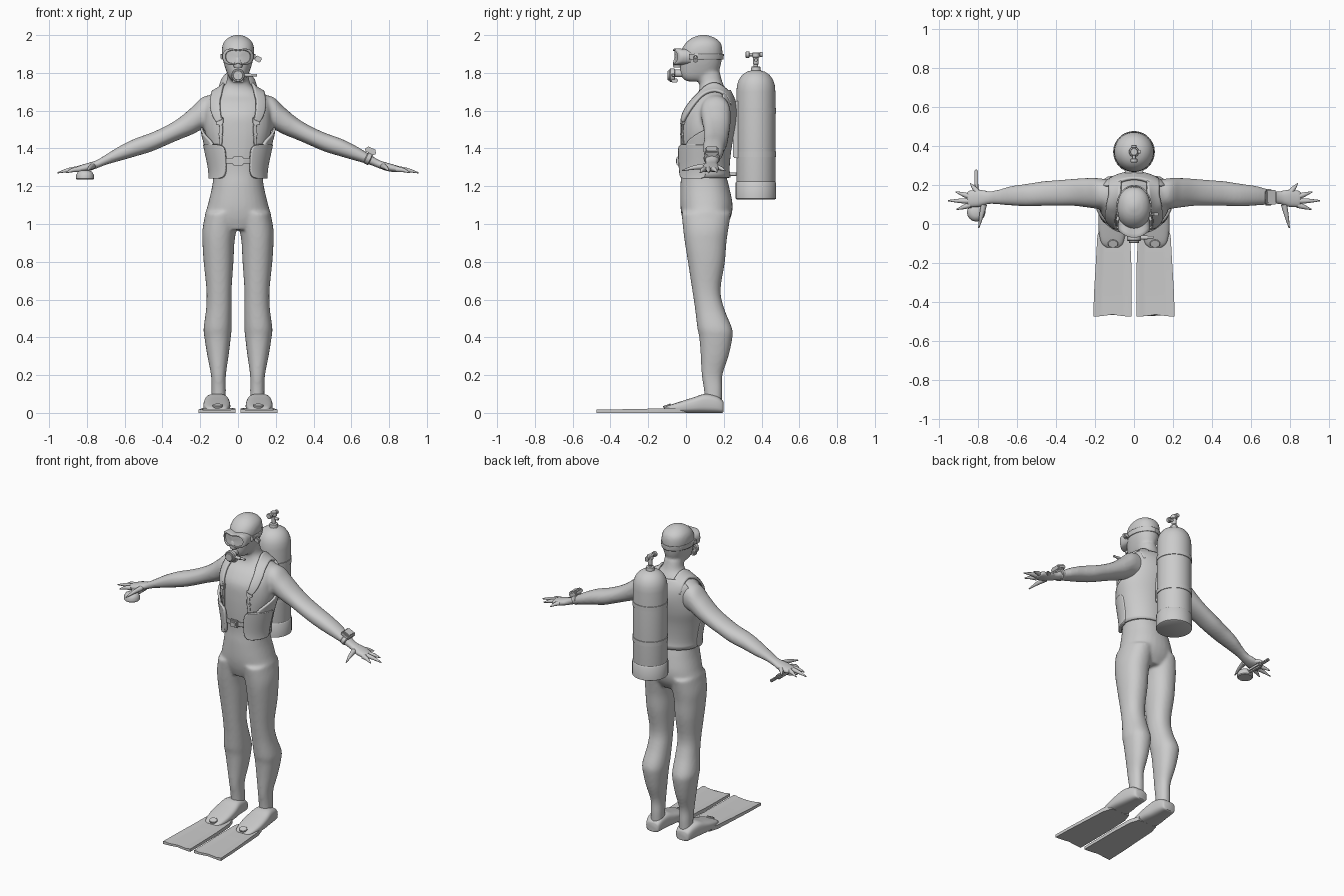
import bpy, bmesh, math
from mathutils import Vector, Matrix
from mathutils.bvhtree import BVHTree
from math import pi, sin, cos

if "Cube" in bpy.data.objects:
    bpy.data.objects.remove(bpy.data.objects["Cube"])

def spline(pts, n=4):
    p = [Vector(q) for q in pts]
    p = [p[0] * 2 - p[1]] + p + [p[-1] * 2 - p[-2]]
    out = []
    for i in range(1, len(p) - 2):
        a, b, c, d = p[i - 1:i + 3]
        for k in range(n):
            t = k / n
            out.append((b * 2 + (c - a) * t + (a * 2 - b * 5 + c * 4 - d) * t * t
                        + (b * 3 - a - c * 3 + d) * t ** 3) * 0.5)
    return out + [p[-2]]

def add_grid(bm, rows, closed=True, cap=True):
    vs = [[bm.verts.new(p) for p in r] for r in rows]
    m = len(rows[0])
    for r, s in zip(vs, vs[1:]):
        for j in range(m if closed else m - 1):
            k = (j + 1) % m
            bm.faces.new((r[j], r[k], s[k], s[j]))
    if cap and closed:
        bm.faces.new(vs[0])
        bm.faces.new(vs[-1])

def finish(name, bm, angle=40, mirror=False, thick=0):
    bmesh.ops.recalc_face_normals(bm, faces=bm.faces)
    me = bpy.data.meshes.new(name)
    bm.to_mesh(me)
    bm.free()
    ob = bpy.data.objects.new(name, me)
    bpy.context.collection.objects.link(ob)
    bpy.ops.object.select_all(action='DESELECT')
    ob.select_set(True)
    bpy.context.view_layer.objects.active = ob
    bpy.ops.object.shade_smooth_by_angle(angle=math.radians(angle))
    if thick:
        m = ob.modifiers.new("thickness", 'SOLIDIFY')
        m.thickness, m.offset = thick, 0
    if mirror:
        ob.modifiers.new("mirror", 'MIRROR')
    return ob

def loft(bm, secs, axis, side=1, seg=32, e=2.2):
    # sections: position along axis, then min/max in the two other directions
    rows = []
    for t, a0, a1, b0, b1 in spline(secs):
        row = []
        for j in range(seg):
            c, s = cos(2 * pi * j / seg), sin(2 * pi * j / seg)
            a = (a0 + a1) / 2 + (a1 - a0) / 2 * math.copysign(abs(c) ** (2 / e), c)
            b = (b0 + b1) / 2 + (b1 - b0) / 2 * math.copysign(abs(s) ** (2 / e), s)
            x, y, z = {'x': (t, a, b), 'y': (a, t, b), 'z': (a, b, t)}[axis]
            row.append((x * side, y, z))
        rows.append(row)
    add_grid(bm, rows)

def lathe(name, prof, loc, rot=(0, 0, 0), scale=(1, 1, 1), seg=40):
    bm = bmesh.new()
    add_grid(bm, [[(r * cos(2 * pi * j / seg), r * sin(2 * pi * j / seg), z) for j in range(seg)] for r, z in prof])
    ob = finish(name, bm)
    ob.location, ob.rotation_euler, ob.scale = loc, rot, scale
    return ob

def cyl(name, loc, r, d, rot=(0, 0, 0), scale=(1, 1, 1)):
    b = min(r, d) * 0.15
    return lathe(name, [(r - b, -d / 2), (r, b - d / 2), (r, d / 2 - b), (r - b, d / 2)], loc, rot, scale, 24)

def box(name, loc, size, rot=(0, 0, 0), bevel=0.004, mirror=False):
    bm = bmesh.new()
    bmesh.ops.create_cube(bm, size=1, matrix=Matrix.Diagonal((*size, 1)))
    bmesh.ops.bevel(bm, geom=bm.edges[:], offset=bevel, segments=2, affect='EDGES')
    from_rot = bpy.data.objects.new("tmp", None)
    from_rot.rotation_euler = rot
    bm.transform(Matrix.Translation(loc) @ from_rot.rotation_euler.to_matrix().to_4x4())
    bpy.data.objects.remove(from_rot)
    return finish(name, bm, mirror=mirror)

def tube(name, pts, r=0.01):
    cu = bpy.data.curves.new(name, 'CURVE')
    cu.dimensions, cu.bevel_depth, cu.bevel_resolution, cu.use_fill_caps = '3D', r, 4, True
    sp = cu.splines.new('POLY')
    q = spline(pts)
    sp.points.add(len(q) - 1)
    for p, v in zip(sp.points, q):
        p.co, p.radius = (v[0], v[1], v[2], 1), v[3]
    sp.use_smooth = True
    ob = bpy.data.objects.new(name, cu)
    bpy.context.collection.objects.link(ob)

# body sections
torso = [(z, -r, r, a, b) for z, r, a, b in [
    (.97, .12, .0, .20), (1.03, .175, -.02, .235), (1.1, .16, -.03, .247), (1.2, .137, -.03, .228),
    (1.28, .132, -.025, .21), (1.4, .155, -.03, .22), (1.5, .178, -.03, .24), (1.58, .178, -.022, .25),
    (1.64, .172, .015, .245), (1.68, .152, .055, .23), (1.71, .1, .07, .215), (1.745, .064, .07, .195), (1.8, .055, .055, .18)]]
head = [(z, -r, r, a, b) for z, r, a, b in [
    (1.755, .03, .0, .12), (1.78, .05, -.025, .155), (1.82, .066, -.032, .178), (1.87, .08, -.03, .19),
    (1.92, .086, -.025, .193), (1.96, .077, .0, .183), (1.987, .05, .035, .15), (2.002, .012, .08, .105)]]
leg = [(.05, .065, .14, .10, .19), (.12, .064, .14, .095, .192), (.2, .064, .143, .083, .193), (.3, .05, .162, .078, .225),
       (.4, .038, .178, .07, .246), (.45, .034, .182, .06, .243), (.55, .034, .169, .048, .203), (.65, .034, .167, .033, .183),
       (.8, .024, .182, .01, .206), (.9, .019, .188, -.006, .214), (.97, .009, .188, -.015, .224), (1.06, .002, .172, -.024, .238)]
arm = [(.08, .08, .22, 1.53, 1.69), (.18, .078, .235, 1.505, 1.675), (.24, .085, .236, 1.475, 1.622), (.31, .093, .232, 1.447, 1.563),
       (.38, .093, .226, 1.417, 1.52), (.46, .093, .22, 1.383, 1.483), (.55, .09, .206, 1.356, 1.45), (.63, .095, .195, 1.333, 1.41),
       (.70, .10, .175, 1.313, 1.367), (.75, .10, .17, 1.293, 1.337), (.80, .085, .18, 1.278, 1.322), (.86, .085, .17, 1.272, 1.304)]
bm = bmesh.new()
loft(bm, torso, 'z')
loft(bm, head, 'z')
for s in (1, -1):
    loft(bm, leg, 'z', s)
    loft(bm, arm, 'x', s)
body = finish("body", bm)
rm = body.modifiers.new("merge", 'REMESH')
rm.mode, rm.voxel_size, rm.use_smooth_shade = 'VOXEL', .009, True
sm = body.modifiers.new("soften", 'SMOOTH')
sm.factor, sm.iterations = .5, 7

# fingers
for s, side in ((1, "left"), (-1, "right")):
    for i, (a, b) in enumerate([((.77, .10, 1.305), (.797, -.02, 1.283)), ((.84, .098, 1.29), (.91, .075, 1.272)),
                                ((.84, .118, 1.292), (.955, .12, 1.271)), ((.84, .14, 1.292), (.915, .165, 1.275)),
                                ((.80, .16, 1.30), (.84, .208, 1.282))]):
        a, b = Vector(a), Vector(b)
        m = (a + b) / 2 + Vector((0, 0, .004))
        tube(f"{side}_finger_{i}", [(s * p.x, p.y, p.z, r) for p, r in ((a, 1.5), (m, 1.05), (b, .3))], .0105)

# vest: panels wrapped around a body profile; angle 0 is front, pi is back
def panel(name, prof, rows, off, thick=.012, mirror=True):
    dense = spline(prof, 6)
    grid = []
    for z, a0, a1 in spline(rows, 3):
        lo, hi = next(((p, q) for p, q in zip(dense, dense[1:]) if p[0] <= z <= q[0]), dense[-2:])
        _, x0, x1, y0, y1 = lo.lerp(hi, (z - lo[0]) / (hi[0] - lo[0]))
        row = []
        for j in range(25):
            a = a0 + (a1 - a0) * j / 24
            row.append(((x1 + off) * sin(a), (y0 + y1) / 2 - ((y1 - y0) / 2 + off) * cos(a), z))
        grid.append(row)
    bm = bmesh.new()
    add_grid(bm, grid, closed=False)
    return finish(name, bm, 50, mirror, thick)

panel("vest_back", torso, [(1.245, .9, pi), (1.32, .8, pi), (1.42, .85, pi), (1.47, 1.2, pi), (1.51, 1.65, pi),
                           (1.56, 2.0, pi), (1.62, 2.1, pi), (1.67, 2.1, pi), (1.705, 2.2, pi)], .014, .014)
panel("vest_pocket", torso, [(1.24, .75, 1.45), (1.25, .55, 1.6), (1.28, .45, 1.66), (1.33, .42, 1.68),
                             (1.39, .42, 1.68), (1.412, .5, 1.64), (1.422, .66, 1.5)], .017, .018)
panel("waist_belt", torso, [(1.32, -.55, .55), (1.333, -.55, .55), (1.347, -.55, .55)], .01, .008, False)
box("belt_buckle", (0, -.04, 1.334), (.056, .018, .046))
box("buckle_bar", (0, -.049, 1.334), (.03, .01, .026), bevel=.003)

# shoulder straps laid on the body surface
bpy.context.view_layer.update()
tree = BVHTree.FromObject(body, bpy.context.evaluated_depsgraph_get())

def strap(name, pts, off, thick):
    q = spline(pts, 6)
    rows = []
    for i, v in enumerate(q):
        p = Vector(v[:3])
        t = Vector(q[min(i + 1, len(q) - 1)][:3]) - Vector(q[max(i - 1, 0)][:3])
        n = tree.find_nearest(p)[1]
        w = t.cross(n).normalized() * v[3]
        row = []
        for k in range(-3, 4):
            hit, nor, _, _ = tree.find_nearest(p + w * k / 6)
            row.append(hit + nor * off)
        rows.append(row)
    bm = bmesh.new()
    add_grid(bm, rows, closed=False)
    return finish(name, bm, 50, True, thick)

strap("shoulder_strap", [(.09, .25, 1.64, .07), (.10, .22, 1.70, .07), (.105, .15, 1.73, .065), (.115, .075, 1.69, .06),
                         (.122, .035, 1.645, .056), (.117, -.005, 1.59, .05), (.10, -.02, 1.545, .03)], .009, .014)
strap("strap_webbing", [(.1, -.02, 1.56, .02), (.092, -.03, 1.5, .018), (.1, -.03, 1.41, .018)], .005, .006)
box("strap_buckle", (.096, -.017, 1.545), (.036, .016, .042), (-.15, 0, .3), mirror=True)
box("strap_slider", (.092, -.022, 1.475), (.026, .012, .014), (0, 0, .3), .003, True)

# tank
C = (0, .37, 0)
lathe("tank", [(.1, 1.14), (.103, 1.16), (.103, 1.70), (.1, 1.735), (.09, 1.765), (.072, 1.79), (.048, 1.806),
               (.026, 1.812), (.024, 1.832), (.012, 1.835), (.012, 1.86)], C)
lathe("tank_boot", [(.1, 1.13), (.107, 1.134), (.107, 1.218), (.103, 1.224)], C)
for i, z in enumerate((1.37, 1.6)):
    lathe(f"tank_band_{i}", [(.1, z - .016), (.106, z - .014), (.106, z + .014), (.1, z + .016)], C)
box("tank_mount", (0, .265, 1.5), (.09, .03, .3))
box("vest_bottom_tube", (0, .24, 1.265), (.04, .06, .014))
cyl("valve_stem", (0, .37, 1.87), .014, .05)
cyl("valve_ball", (0, .37, 1.895), .02, .026)
cyl("valve_crossbar", (0, .362, 1.897), .009, .08, (pi / 2, 0, 0))
cyl("valve_knob", (0, .326, 1.897), .017, .02, (pi / 2, 0, 0))
cyl("valve_end", (0, .398, 1.897), .013, .016, (pi / 2, 0, 0))
cyl("valve_side", (.012, .37, 1.868), .009, .045, (0, pi / 2, 0))

# mask
half = [(0, .04), (.04, .044), (.068, .032), (.078, .005), (.068, -.025), (.045, -.036), (.025, -.038), (0, -.03)]
loop = spline(half, 4)
loop = loop + [Vector((-p[0], p[1])) for p in loop[-2:0:-1]]
bm = bmesh.new()
add_grid(bm, [[(p[0] * k, y + 5.5 * (p[0] * k) ** 2, 1.882 + p[1] * k) for p in loop] for y, k in
              ((.0, 1.0), (-.05, 1.06), (-.066, 1.06), (-.07, 1.0), (-.07, .86), (-.06, .82), (-.06, .4), (-.06, .02))])
finish("mask_frame", bm)
lathe("mask_nose", [(.02, -.03), (.024, -.02), (.02, .01), (.01, .04), (.004, .045)], (0, -.045, 1.858), seg=20)
panel("mask_strap", head, [(1.872, .75, pi), (1.885, .75, pi), (1.9, .75, pi)], .004, .007)
box("strap_clip", (.083, .03, 1.886), (.014, .03, .03), (0, 0, .25), mirror=True)
box("snorkel_keeper", (.107, .05, 1.873), (.034, .02, .028), (0, .5, 0))

# breathing regulator
cyl("regulator_body", (0, -.072, 1.787), .036, .03, (pi / 2, 0, 0))
cyl("regulator_cover", (0, -.09, 1.787), .026, .014, (pi / 2, 0, 0))
cyl("regulator_mouthpiece", (0, -.04, 1.797), .02, .05, (pi / 2, 0, 0))
box("regulator_exhaust", (0, -.06, 1.76), (.06, .035, .02))
cyl("regulator_arm", (.045, -.07, 1.788), .01, .05, (0, pi / 2, 0))
cyl("regulator_hose_end", (.083, -.068, 1.788), .007, .035, (0, pi / 2, 0))

# fins
bm = bmesh.new()
loft(bm, [(-.12, .075, .145, .004, .022), (-.095, .055, .168, 0, .038), (-.03, .042, .182, 0, .06), (.04, .042, .182, 0, .082),
          (.10, .05, .175, 0, .1), (.16, .056, .165, 0, .09), (.19, .062, .155, 0, .07), (.198, .07, .145, .004, .06)], 'y', e=3.2)
finish("fin_foot_pocket", bm, 50, True)
bm = bmesh.new()
rows = []
for x0, x1, y, z in ((.04, .17, .0, .02), (.02, .188, -.06, .022), (.014, .196, -.2, .018), (.014, .205, -.35, .015), (.014, .209, -.464, .014)):
    top = []
    for j in range(13):
        u = j / 12
        yy = y - (.011 * abs(cos(pi * u)) if y < -.4 else 0)
        top.append((x0 + (x1 - x0) * u, yy, z + (.004 if j in (0, 1, 11, 12) else 0)))
    rows.append(top + [(p[0], p[1], 0) for p in reversed(top)])
add_grid(bm, rows)
finish("fin_blade", bm, 30, True)
for s in (1, -1):
    cyl("toe_opening", (s * .108, -.1, .037), .026, .012, (.35, 0, 0), (1, .8, 1))

# wrist computer and hand lamp
tilt = .44
cyl("wrist_band", (.69, .137, 1.348), .04, .03, (0, pi / 2 + tilt, 0), (.85, 1.08, 1))
box("wrist_computer", (.702, .137, 1.386), (.06, .074, .026), (0, tilt, 0), .006)
box("wrist_computer_screen", (.708, .137, 1.399), (.046, .056, .006), (0, tilt, 0), .002)
lathe("lamp_head", [(.042, -.025), (.047, -.02), (.047, 0), (.038, .016), (.02, .024)], (-.81, .06, 1.26))
box("lamp_grip", (-.81, .15, 1.262), (.03, .12, .03), bevel=.008)
box("lamp_handle", (-.81, .235, 1.264), (.018, .09, .018), bevel=.005)
